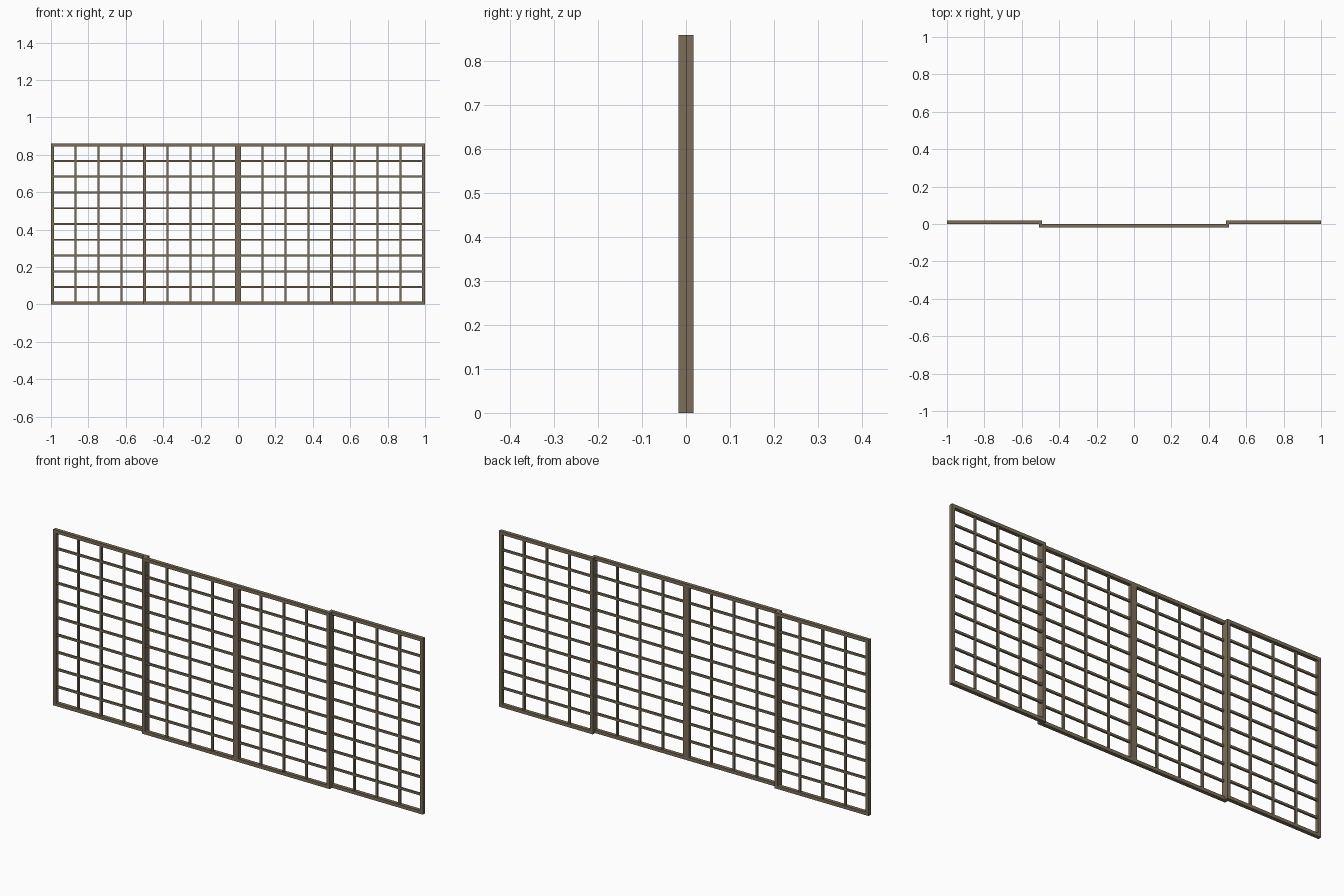
import bpy
import bmesh
from mathutils import Matrix, Vector

if "Cube" in bpy.data.objects:
    bpy.data.objects.remove(bpy.data.objects["Cube"])

HEIGHT = 0.86
WIDTH = 0.508       # one panel, overlapping its neighbour by one stile
FRAME = 0.016       # face width of stiles and rails
DEPTH = 0.0175      # panel thickness
BAR = 0.01          # lattice bar width
COLUMNS, ROWS = 4, 10

wood = bpy.data.materials.new("weathered_wood")
wood.use_nodes = True
colour = (0.2, 0.155, 0.1, 1)
wood.diffuse_color = colour
wood.node_tree.nodes["Principled BSDF"].inputs["Base Color"].default_value = colour


def add_box(bm, centre, size):
    bmesh.ops.create_cube(bm, size=1, matrix=Matrix.Translation(centre) @ Matrix.Diagonal(Vector(size).to_4d()))


def finish(bm, name):
    mesh = bpy.data.meshes.new(name)
    bm.to_mesh(mesh)
    bm.free()
    mesh.materials.append(wood)
    bpy.context.collection.objects.link(bpy.data.objects.new(name, mesh))


def build_panel(name, x, y):
    """Framed lattice panel centred on x, y."""
    half = (WIDTH - FRAME) / 2
    mid = HEIGHT / 2
    inner_w, inner_h = WIDTH - 2 * FRAME, HEIGHT - 2 * FRAME

    # Outer frame: two stiles with rails between them
    bm = bmesh.new()
    for side in (-1, 1):
        add_box(bm, (x + side * half, y, mid), (FRAME, DEPTH, HEIGHT))
        add_box(bm, (x, y, mid + side * (HEIGHT - FRAME) / 2), (inner_w, DEPTH, FRAME))
    finish(bm, name + "_frame")

    # Lattice bars, evenly spaced between frame centres
    bm = bmesh.new()
    for i in range(1, COLUMNS):
        bx = x - half + 2 * half * i / COLUMNS
        add_box(bm, (bx, y, mid), (BAR, BAR, inner_h))
    for j in range(1, ROWS):
        bz = FRAME / 2 + (HEIGHT - FRAME) * j / ROWS
        add_box(bm, (x, y, bz), (inner_w, BAR * 0.96, BAR))
    finish(bm, name + "_lattice")


# Two middle panels run in the front track, two end panels in the back track
for label, side in (("right", -1), ("left", 1)):
    build_panel(label + "_middle_panel", side * WIDTH / 2, -DEPTH / 2)
    build_panel(label + "_end_panel", side * (1 - WIDTH / 2), DEPTH / 2)
